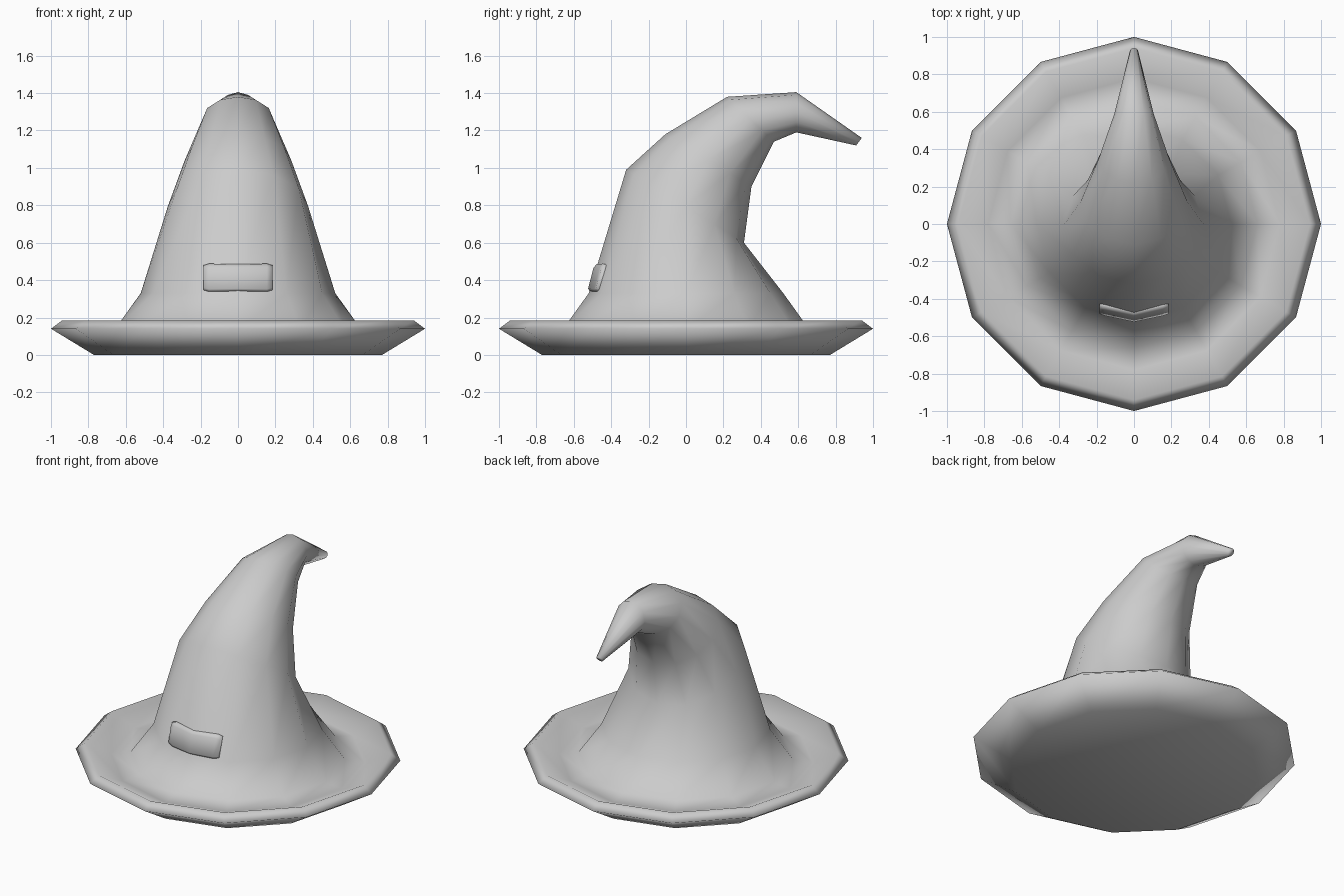
import bpy, bmesh
from math import sin, cos, pi

if "Cube" in bpy.data.objects:
    bpy.data.objects.remove(bpy.data.objects["Cube"])

SIDES = 12


def loft(name, loops):
    """Skin closed vertex loops in order and cap both ends."""
    bm = bmesh.new()
    rings = [[bm.verts.new(p) for p in loop] for loop in loops]
    n = len(loops[0])
    for a, b in zip(rings, rings[1:]):
        for i in range(n):
            j = (i + 1) % n
            bm.faces.new((a[i], a[j], b[j], b[i]))
    bm.faces.new(rings[0])
    bm.faces.new(rings[-1])
    bmesh.ops.recalc_face_normals(bm, faces=bm.faces)
    mesh = bpy.data.meshes.new(name)
    bm.to_mesh(mesh)
    bm.free()
    mesh.shade_smooth()
    obj = bpy.data.objects.new(name, mesh)
    bpy.context.collection.objects.link(obj)
    return obj


def ring(front, back, width):
    """Tilted elliptical ring through a front and a back (y, z) point."""
    cy, cz = (front[0] + back[0]) / 2, (front[1] + back[1]) / 2
    return [(width * sin(a), cy + cos(a) * (front[0] - cy), cz + cos(a) * (front[1] - cz))
            for a in (2 * pi * i / SIDES for i in range(SIDES))]


# Brim: round rings (radius, height) from the underside over the rim to the crown base
brim = [(0.77, 0.0), (1.0, 0.14), (0.94, 0.185), (0.78, 0.115), (0.66, 0.135), (0.52, 0.33)]
loops = [ring((-r, z), (r, z), r) for r, z in brim]

# Crown: tilted rings (front, back, half width) bending backwards to the tip
crown = [((-0.32, 0.99), (0.31, 0.60), 0.375),
         ((-0.11, 1.18), (0.35, 0.90), 0.285),
         ((0.22, 1.38), (0.47, 1.14), 0.19),
         ((0.59, 1.405), (0.59, 1.19), 0.105),
         ((0.94, 1.16), (0.91, 1.12), 0.022)]
loops += [ring(*c) for c in crown]
loft("hat", loops)

# Buckle plate: tilted chamfered section swept along the folded front of the crown
section = [(-0.515, 0.338), (-0.525, 0.352), (-0.495, 0.468), (-0.478, 0.488),
           (-0.455, 0.485), (-0.487, 0.338)]
mid_y, mid_z = -0.49, 0.413
stations = [(-0.185, 0.88), (-0.155, 1.0), (0.0, 0.96), (0.155, 1.0), (0.185, 0.88)]
loft("buckle", [[(x, mid_y + (y - mid_y) * s + 0.22 * abs(x), mid_z + (z - mid_z) * s)
                 for y, z in section] for x, s in stations])
